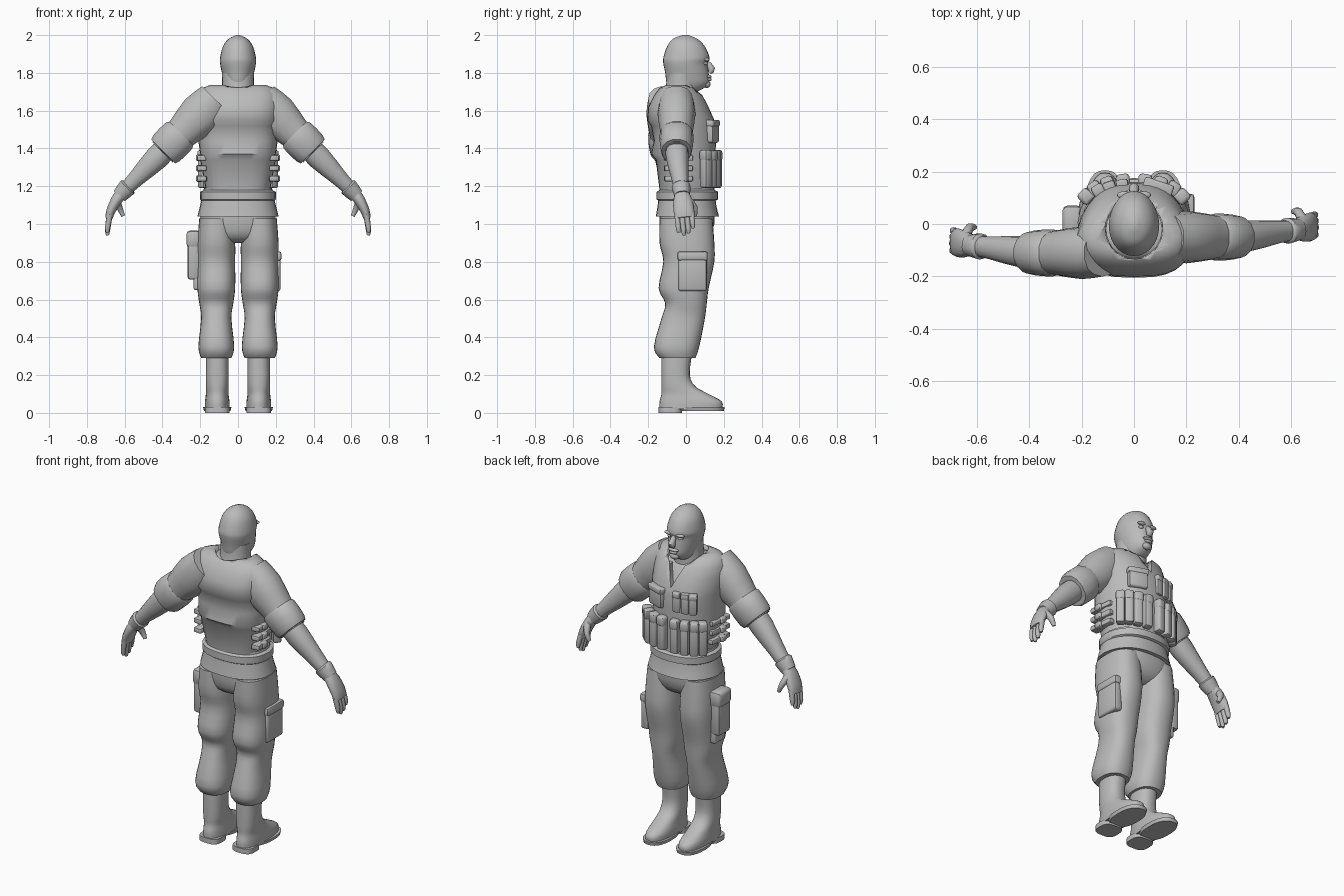
import bpy, bmesh, math
from mathutils import Vector, Matrix

if "Cube" in bpy.data.objects:
    bpy.data.objects.remove(bpy.data.objects["Cube"])

SIDES = {"left": 1, "right": -1}
tone = 0.5
grey = bpy.data.materials.new("plain_grey")
grey.use_nodes = True
grey.diffuse_color = (tone, tone, tone, 1)
grey.node_tree.nodes["Principled BSDF"].inputs["Base Color"].default_value = grey.diffuse_color


def finish(name, bm, angle=45):
    bmesh.ops.recalc_face_normals(bm, faces=bm.faces)
    mesh = bpy.data.meshes.new(name)
    bm.to_mesh(mesh)
    bm.free()
    part = bpy.data.objects.new(name, mesh)
    bpy.context.collection.objects.link(part)
    mesh.materials.append(grey)
    bpy.ops.object.select_all(action='DESELECT')
    part.select_set(True)
    bpy.context.view_layer.objects.active = part
    bpy.ops.object.shade_smooth_by_angle(angle=math.radians(angle))
    return part


def skin(name, rings):
    """Bridge point rings into a capped solid."""
    bm = bmesh.new()
    loops = [[bm.verts.new(point) for point in ring] for ring in rings]
    for low, high in zip(loops, loops[1:]):
        for i in range(len(low)):
            bm.faces.new((low[i - 1], low[i], high[i], high[i - 1]))
    bm.faces.new(loops[0])
    bm.faces.new(loops[-1])
    return finish(name, bm)


def oval(power, segments):
    for i in range(segments):
        turn = math.tau * i / segments
        c, s = math.cos(turn), math.sin(turn)
        yield math.copysign(abs(c) ** (2 / power), c), math.copysign(abs(s) ** (2 / power), s)


def flow(rows, steps):
    """Fill in rows along a smooth curve through the given ones."""
    rows = [Vector(row) for row in rows]
    for i in range(len(rows) - 1):
        a, b, c, d = rows[max(i - 1, 0)], rows[i], rows[i + 1], rows[min(i + 2, len(rows) - 1)]
        for step in range(steps):
            t = step / steps
            yield b + (c - a) * t / 2 + (a * 2 - b * 5 + c * 4 - d) * t * t / 2 + (b * 3 - a - c * 3 + d) * t ** 3 / 2
    yield rows[-1]


def loft(name, rows, power=2.4, taper=0, center=0, steps=1):
    """Stack of level ovals; each row is height, half width, back, front."""
    rings = []
    for z, half, back, front in flow(rows, steps):
        rings.append([(center + half * u * (1 - taper * max(0, v)),
                       (back + front) / 2 + (front - back) / 2 * v, z) for u, v in oval(power, 28)])
    return skin(name, rings)


def tube(name, points, radii, across, steps=2):
    """Ovals square to a path; each radius pair is along and off the across axis."""
    stops = list(flow([(*p, *r) for p, r in zip(points, radii)], steps))
    spots = [Vector(stop[:3]) for stop in stops]
    rings = []
    for i, spot in enumerate(spots):
        ahead = (spots[min(i + 1, len(spots) - 1)] - spots[max(i - 1, 0)]).normalized()
        wide = Vector(across)
        wide = (wide - ahead * wide.dot(ahead)).normalized()
        deep = ahead.cross(wide)
        rings.append([spot + wide * u * stops[i][3] + deep * v * stops[i][4] for u, v in oval(2.2, 14)])
    return skin(name, rings)


def block(name, place, size, turn=0):
    """Box with rounded edges."""
    bm = bmesh.new()
    bmesh.ops.create_cube(bm, size=1)
    bmesh.ops.scale(bm, vec=size, verts=bm.verts)
    bmesh.ops.bevel(bm, geom=bm.edges[:], offset=min(size) / 4, segments=2, affect='EDGES', profile=0.5)
    matrix = Matrix.Translation(place) @ Matrix.Rotation(math.radians(turn), 4, 'Z')
    bmesh.ops.transform(bm, matrix=matrix, verts=bm.verts)
    return finish(name, bm)


def ball(name, place, size):
    bm = bmesh.new()
    bmesh.ops.create_uvsphere(bm, u_segments=14, v_segments=8, radius=1)
    bmesh.ops.transform(bm, matrix=Matrix.Translation(place) @ Matrix.Diagonal((*size, 1)), verts=bm.verts)
    return finish(name, bm, 60)


# Head, neck and face
loft("head", [(1.7, .05, -.06, .06), (1.74, .07, -.1, .12), (1.8, .085, -.11, .12), (1.85, .095, -.12, .115),
              (1.88, .095, -.12, .125), (1.94, .08, -.1, .1), (1.98, .05, -.07, .06), (2, .01, -.02, .01)],
     power=2.1, taper=.1, steps=3)
loft("neck", [(1.6, .11, -.14, .06), (1.7, .085, -.11, .06), (1.8, .085, -.1, .06)], power=2, steps=2)
tube("nose", [(0, .11, 1.86), (0, .135, 1.82), (0, .125, 1.8)], [(.01, .01), (.02, .02), (.015, .01)], (1, 0, 0))
ball("upper_lip", (0, .12, 1.78), (.035, .015, .01))
ball("lower_lip", (0, .12, 1.765), (.025, .015, .01))
ball("chin", (0, .11, 1.74), (.03, .02, .02))
for tag, side in SIDES.items():
    ball(tag + "_brow", (side * .035, .11, 1.87), (.03, .015, .01))
    ball(tag + "_eye", (side * .035, .1, 1.85), (.015, .015, .01))

# Padded vest over a shirt, with stepped back panels
vest_rows = [(1.18, .17, -.14, .15), (1.34, .2, -.16, .155), (1.37, .2, -.185, .155), (1.44, .21, -.17, .16),
             (1.52, .21, -.185, .155), (1.55, .22, -.205, .15), (1.62, .22, -.2, .12), (1.68, .215, -.17, .09),
             (1.72, .19, -.14, .05), (1.735, .15, -.11, .02)]
inset = .02
loft("shirt_torso", [(z - inset, half - inset, back + inset, front - inset) for z, half, back, front in vest_rows],
     power=2.8, taper=.25)
vest = loft("padded_vest", vest_rows, power=2.8, taper=.25)

# Neckline cut through the vest
v_cut = skin("v_cut", [[(-.1, y, 1.8), (0, y, 1.56), (.1, y, 1.8)] for y in (.02, .4)])
collar_cut = loft("collar_cut", [(1.67, .1, -.13, .1), (1.8, .12, -.14, .1)], power=2)
for cutter in (v_cut, collar_cut):
    cut = vest.modifiers.new("neckline", 'BOOLEAN')
    cut.object = cutter
    cut.solver = 'EXACT'
    bpy.context.view_layer.objects.active = vest
    bpy.ops.object.modifier_apply(modifier=cut.name)
    bpy.data.objects.remove(cutter)

# Shirt hem, belt and hips
loft("shirt_hem", [(1.04, .215, -.16, .175), (1.1, .2, -.15, .16), (1.19, .18, -.14, .15)], taper=.1, steps=2)
loft("belt", [(1.12, .19, -.14, .15), (1.13, .2, -.155, .17), (1.17, .2, -.155, .17), (1.18, .18, -.14, .15)], taper=.1)
loft("hips", [(.9, .1, -.07, .07), (.93, .17, -.12, .12), (1, .2, -.14, .15), (1.1, .19, -.14, .15)], steps=2)


def on_torso(name, angle, height, size, reach):
    """Pouch with a thicker flap, set on the front curve of the vest."""
    bend = math.radians(angle)
    x, y = .2 * math.sin(bend), reach * math.sqrt(math.cos(bend))
    wide, deep, tall = size
    block(name, (x, y, height), size, -angle * .7)
    block(name + "_flap", (x, y, height + tall * .36), (wide * 1.06, deep * 1.1, tall * .3), -angle * .7)


# Magazine pouches, chest pouches and buckled side straps
for tag, side in SIDES.items():
    for i in range(4):
        on_torso(f"{tag}_magazine_pouch_{i}", side * (12 + 18 * i), 1.29, (.05, .05, .2), .165)
    for i in range(3):
        height = 1.24 + i * .055
        block(f"{tag}_side_strap_{i}", (side * .185, -.04, height), (.05, .15, .03), side * 6)
        block(f"{tag}_strap_buckle_{i}", (side * .205, -.05, height), (.035, .045, .035))
for i in range(3):
    on_torso(f"chest_pouch_{i}", -13 - 15 * i, 1.49, (.045, .04, .12), .15)
on_torso("chest_flat_pouch", 27, 1.49, (.11, .05, .12), .145)

for tag, side in SIDES.items():
    def along(t, shift=0):
        """Point on the arm line, which drops straight out and then bends at the wrist."""
        bend = max(0, t - .6)
        y = (-.05 if side > 0 else -.11) + .13 * max(0, t - .4)
        return side * (t - 2.75 * bend ** 2), y + shift, 1.78 - t - bend ** 2

    def limb(part, stops, shift=0):
        return tube(f"{tag}_{part}", [along(stop[0], shift) for stop in stops],
                    [stop[1:] for stop in stops], (0, 1, 0))

    # Arm, rolled sleeve and gloved hand
    limb("upper_arm", [(.12, .09, .1), (.2, .1, .115), (.3, .085, .09), (.36, .08, .08)])
    limb("sleeve_roll", [(.3, .08, .08), (.31, .09, .1), (.38, .085, .1), (.4, .07, .08), (.38, .05, .06)])
    limb("forearm", [(.35, .06, .06), (.43, .06, .065), (.54, .045, .045), (.62, .035, .035)])
    limb("glove_cuff", [(.58, .035, .035), (.585, .05, .05), (.63, .04, .04)])
    limb("palm", [(.61, .035, .035), (.65, .05, .03), (.7, .055, .025), (.73, .05, .02)])
    for i in range(4):
        tip = .78 + .02 * math.sin(i + .5)
        limb(f"finger_{i}", [(.71, .014, .015), (tip - .02, .013, .014), (tip, .008, .008)], (i - 1.5) * .026)
    root, knuckle, tip = Vector(along(.65, .03)), Vector(along(.67, .06)), Vector(along(.69, .06))
    inward = Vector((-side * .03, 0, -.02))
    tube(tag + "_thumb", [root, knuckle + inward, tip + inward * 2], [(.02, .02), (.016, .018), (.01, .01)], (1, 0, 0))

    # Baggy trouser leg
    loft(tag + "_trouser_leg", [(1.03, .09, -.14, .14), (.9, .1, -.14, .15), (.8, .1, -.12, .15), (.66, .1, -.145, .12),
                                (.58, .09, -.11, .11), (.5, .08, -.13, .1), (.35, .095, -.17, .07), (.29, .08, -.14, .05)],
         center=side * .115, steps=3)

    # Boot with sole and heel
    loft(tag + "_boot", [(.02, .065, -.14, .19), (.06, .065, -.14, .19), (.1, .06, -.13, .12), (.14, .06, -.13, .05),
                         (.2, .06, -.13, .02), (.3, .06, -.13, .03)], center=side * .11, steps=3)
    loft(tag + "_boot_sole", [(.01, .07, -.04, .2), (.03, .075, -.06, .205)], center=side * .11)
    loft(tag + "_boot_heel", [(0, .065, -.145, -.02), (.03, .065, -.145, -.02)], power=3, center=side * .11)

# Hard case on one thigh, cargo pocket on the other
for part, height, size in (("case", .83, (.065, .11, .25)), ("case_flap", .92, (.075, .12, .09)), ("case_base", .7, (.04, .1, .1))):
    block("right_thigh_" + part, (-.235 if part != "case_base" else -.215, .01, height), size)
block("left_cargo_pocket", (.2, .035, .74), (.05, .15, .19))
block("left_cargo_flap", (.2, .035, .83), (.06, .16, .05))
